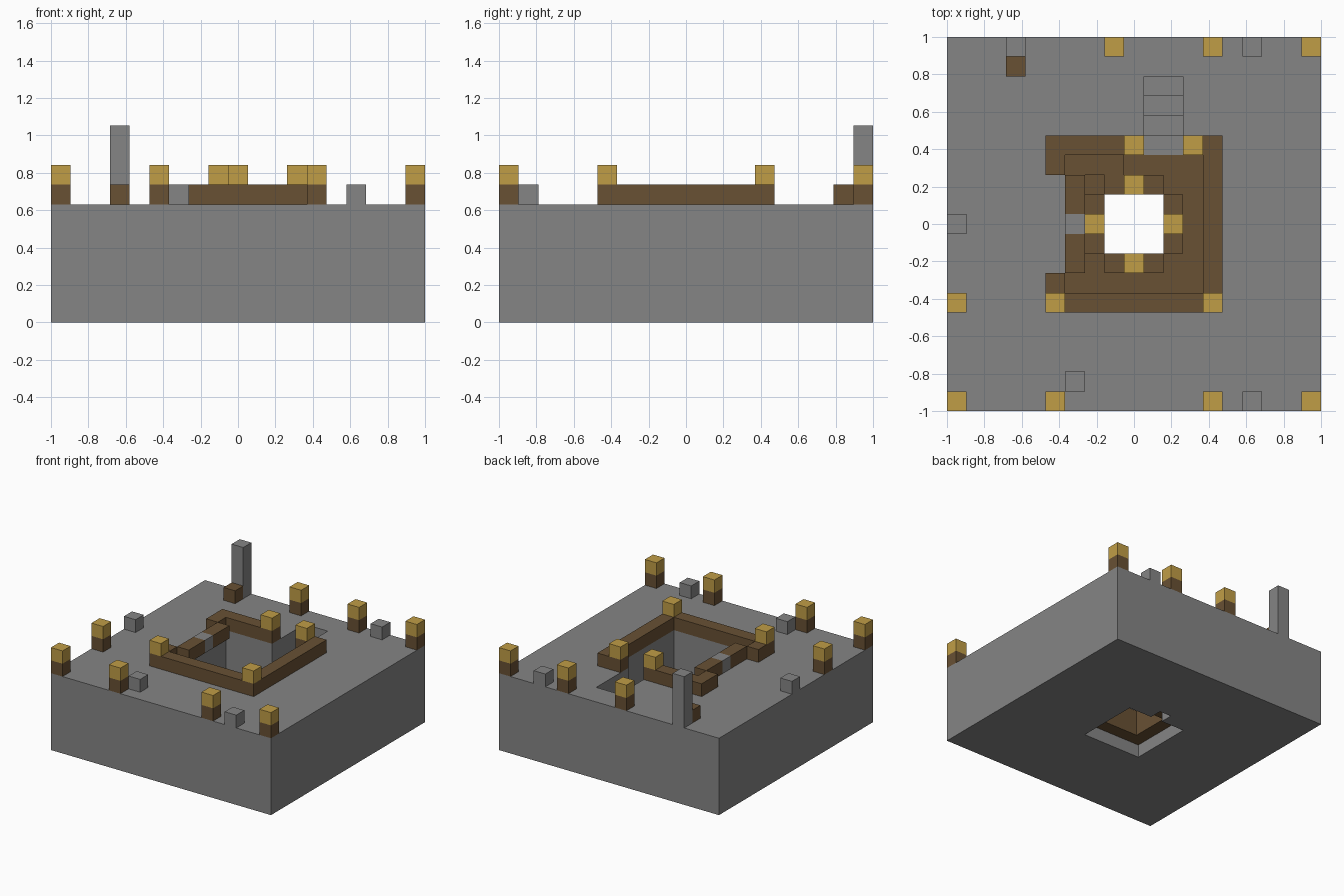
import bpy
import bmesh
from mathutils import Matrix, Vector

cube = bpy.data.objects.get("Cube")
if cube:
    bpy.data.objects.remove(cube, do_unlink=True)

U = 2 / 19  # edge of one block


def material(name, rgb):
    m = bpy.data.materials.new(name)
    m.use_nodes = True
    m.diffuse_color = (*rgb, 1)
    m.node_tree.nodes["Principled BSDF"].inputs["Base Color"].default_value = (*rgb, 1)
    return m


STONE = material("grey_stone", (0.235, 0.235, 0.235))
WOOD = material("brown_wood", (0.14, 0.082, 0.034))
GOLD = material("gold_lamp", (0.53, 0.34, 0.062))


def part(name, mat, boxes):
    """Boxes are (x0, x1, y0, y1, z0, z1): block columns and rows inclusive, z as levels."""
    bm = bmesh.new()
    for x0, x1, y0, y1, z0, z1 in boxes:
        size = Vector((x1 - x0 + 1, y1 - y0 + 1, z1 - z0)) * U
        mid = Vector(((x0 + x1) / 2, (y0 + y1) / 2, (z0 + z1) / 2)) * U
        bmesh.ops.create_cube(bm, size=1, matrix=Matrix.Translation(mid) @ Matrix.Diagonal((*size, 1)))
    mesh = bpy.data.meshes.new(name)
    bm.to_mesh(mesh)
    bm.free()
    mesh.materials.append(mat)
    ob = bpy.data.objects.new(name, mesh)
    bpy.context.collection.objects.link(ob)
    return ob


def block(name, mat, x, y, z, height=1):
    return part(name, mat, [(x, x, y, y, z, z + height)])


def cut(target, box):
    cutter = part("cutter", STONE, [box])
    cutter.hide_render = True
    mod = target.modifiers.new("cut", 'BOOLEAN')
    mod.operation, mod.solver, mod.object = 'DIFFERENCE', 'EXACT', cutter
    bpy.context.view_layer.objects.active = target
    bpy.ops.object.modifier_apply(modifier=mod.name)
    bpy.data.objects.remove(cutter, do_unlink=True)


# Ground block with square pit, bottom opening and stairs
ground = part("ground", STONE, [(-9, 9, -9, 9, 0, 6)])
cut(ground, (-3, 3, -3, 3, 1, 8))
cut(ground, (-2, 2, -2, 2, -1, 2))
cut(ground, (0, 0, 3, 3, -1, 2))
for step in range(4):
    cut(ground, (1, 2, 3, 7 - step, 5 - step, 8))

# Pit floor around the central shaft, with a raised ledge
part("pit_floor", WOOD, [
    (-3, 3, 2, 3, 1, 2), (-3, 3, -3, -2, 1, 2),
    (-3, -2, -1, 1, 1, 2), (2, 3, -1, 1, 1, 2)])
part("pit_ledge", WOOD, [(-3, -1, 3, 3, 2, 3)])

# Low wall around the shaft
part("shaft_wall", WOOD, [
    (-1, 1, 2, 2, 2, 3), (-1, 1, -2, -2, 2, 3),
    (-2, -2, -1, 1, 2, 3), (2, 2, -1, 1, 2, 3)])
for x, y in ((0, 2), (0, -2), (2, 0), (-2, 0)):
    block("shaft_lamp", GOLD, x, y, 3)

# Fence around the pit, jogging inward on one side
part("pit_fence", WOOD, [
    (-4, 4, -4, -4, 6, 7), (4, 4, -3, 4, 6, 7), (3, 3, 4, 4, 6, 7),
    (-4, 0, 4, 4, 6, 7), (-4, -4, 3, 3, 6, 7), (-4, -4, -3, -3, 6, 7),
    (-3, -3, 1, 2, 6, 7), (-3, -3, -2, -1, 6, 7)])
block("fence_gate", STONE, -3, 0, 6)
for x, y in ((-4, -4), (4, -4), (0, 4), (3, 4)):
    block("fence_lamp", GOLD, x, y, 7)

# Lamp posts along the edges
for x, y in ((-1, 9), (4, 9), (9, 9), (-9, -4), (-9, -9), (-4, -9), (4, -9), (9, -9)):
    block("post", WOOD, x, y, 6)
    block("post_lamp", GOLD, x, y, 7)

# Loose stones, tall pillar and crate
for x, y in ((6, 9), (6, -9), (-3, -8), (-9, 0)):
    block("loose_stone", STONE, x, y, 6)
block("tall_pillar", STONE, -6, 9, 6, 4)
block("crate", WOOD, -6, 8, 6)
